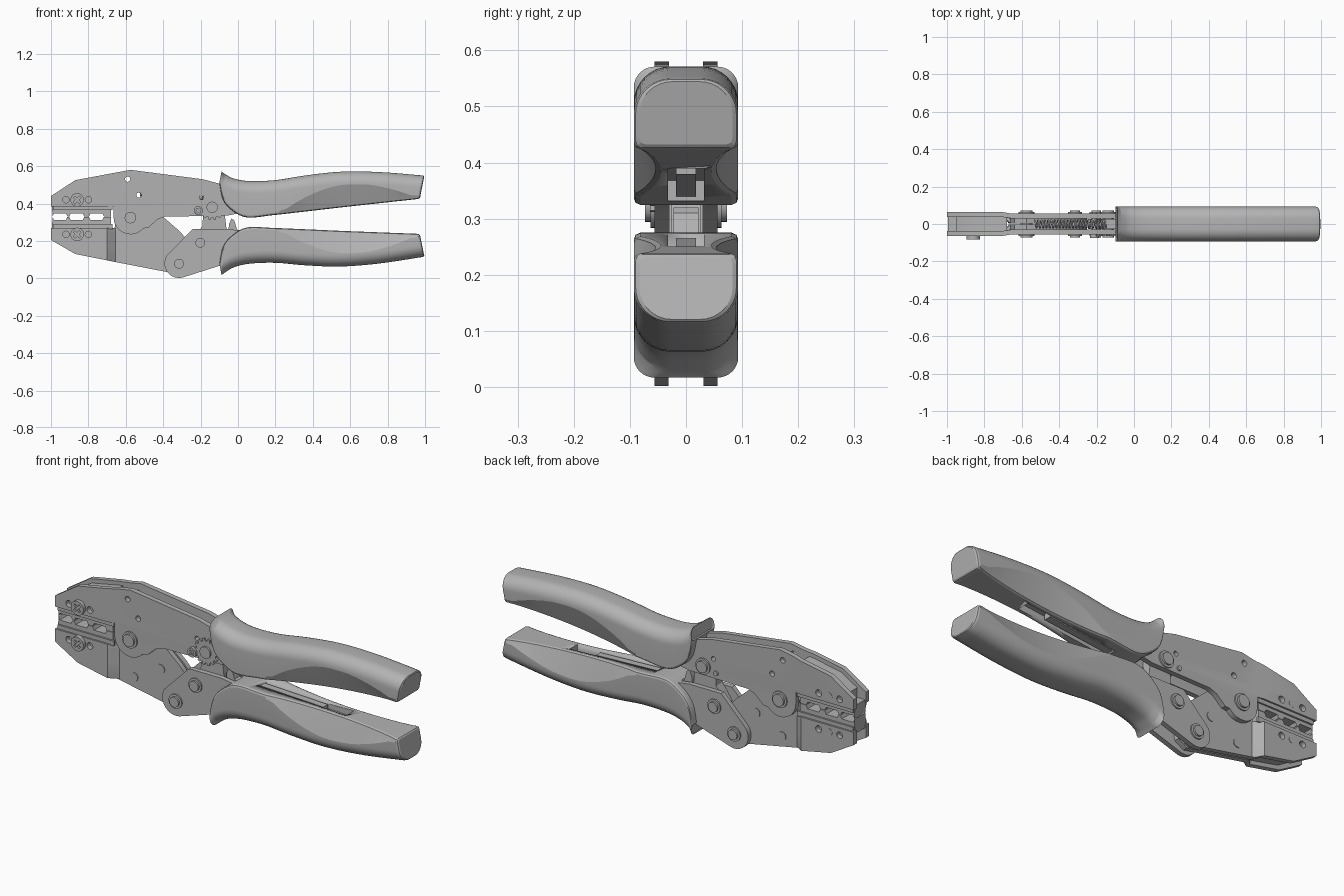
import bpy, bmesh, math
from mathutils import Vector

if "Cube" in bpy.data.objects:
    bpy.data.objects.remove(bpy.data.objects["Cube"])

steel = bpy.data.materials.new("plain grey")
steel.diffuse_color = (0.45, 0.45, 0.45, 1)
steel.use_nodes = True
steel.node_tree.nodes["Principled BSDF"].inputs["Base Color"].default_value = steel.diffuse_color


def finish(name, me, angle=30):
    ob = bpy.data.objects.new(name, me)
    bpy.context.collection.objects.link(ob)
    me.materials.clear()
    me.materials.append(steel)
    bpy.ops.object.select_all(action='DESELECT')
    ob.select_set(True)
    bpy.context.view_layer.objects.active = ob
    bpy.ops.object.shade_smooth_by_angle(angle=math.radians(angle))
    return ob


def circle(x, z, r, n=24, a0=0, a1=360):
    full = abs(a1 - a0) == 360
    k = n if full else n - 1
    return [(x + r * math.cos(math.radians(a0 + (a1 - a0) * i / k)),
             z + r * math.sin(math.radians(a0 + (a1 - a0) * i / k))) for i in range(n)]


def curve_mesh(cu):
    tmp = bpy.data.objects.new("tmp", cu)
    bpy.context.collection.objects.link(tmp)
    dg = bpy.context.evaluated_depsgraph_get()
    me = bpy.data.meshes.new_from_object(tmp.evaluated_get(dg))
    bpy.data.objects.remove(tmp)
    return me


def plate(name, loops, y0, y1, bend=0):
    """Extrude an x-z outline (first loop) with holes (other loops); bend shifts the jaw end in y."""
    cu = bpy.data.curves.new(name, 'CURVE')
    cu.dimensions = '2D'
    cu.fill_mode = 'BOTH'
    cu.extrude = abs(y1 - y0) / 2
    for lp in loops:
        sp = cu.splines.new('POLY')
        sp.points.add(len(lp) - 1)
        for p, (x, z) in zip(sp.points, lp):
            p.co = (x, z, 0, 1)
        sp.use_cyclic_u = True
    me = curve_mesh(cu)
    bm = bmesh.new()
    bm.from_mesh(me)
    bmesh.ops.remove_doubles(bm, verts=bm.verts, dist=0.0003)
    for v in bm.verts:
        x, z, d = v.co
        v.co = (x, (y0 + y1) / 2 - d, z)
    if bend:
        for bx in (-0.70, -0.655):
            bmesh.ops.bisect_plane(bm, geom=bm.verts[:] + bm.edges[:] + bm.faces[:],
                                   plane_co=(bx, 0, 0), plane_no=(1, 0, 0))
        for v in bm.verts:
            if v.co.x < -0.69:
                v.co.y += bend
    bmesh.ops.recalc_face_normals(bm, faces=bm.faces)
    bm.to_mesh(me)
    bm.free()
    return finish(name, me)


def flip(x, z):
    """Map the upper handle onto the lower one."""
    return (x, 0.594 + 0.071 * x - z)


# Side plates of the upper body, lower jaw and lower arm
upper = [(-1, .385), (-1, .44), (-.87, .525), (-.575, .58), (-.19, .53), (0, .48), (.12, .45),
         (.12, .37), (-.06, .335), (-.39, .33), (-.43, .315), (-.48, .27)]
upper += circle(-.575, .325, .09, 10, -40, -180) + [(-.665, .385)]
lower = [(-1, .27), (-1, .205), (-.87, .13), (-.67, .09), (-.31, .02), (-.26, .05), (-.25, .12),
         (-.28, .215), (-.31, .25), (-.39, .32), (-.46, .37), (-.575, .40), (-.64, .36), (-.66, .27)]
arm = circle(-.315, .08, .078, 14, 145, 285) + [(-.09, .07), (.1, .13), (.12, .24), (-.06, .265), (-.24, .265)]
up_holes = [circle(-.59, .53, .014), circle(-.53, .445, .014), circle(-.195, .432, .012),
            circle(-.92, .42, .017), circle(-.80, .42, .017)]
low_holes = [circle(-.92, .235, .017), circle(-.80, .235, .017)]
for s, side in ((-1, "front"), (1, "back")):
    plate("upper_body_" + side, [upper] + up_holes, s * .030, s * .056, s * .007)
    plate("lower_jaw_" + side, [lower] + low_holes, s * .004, s * .030, s * .033)
    plate("lower_arm_" + side, [arm], s * .031, s * .056)
    # dimples pressed into the lower jaw
    for x, z, r in ((-.57, .125, .022), (-.42, .205, .024)):
        plate("dimple_" + side, [circle(x, z, r)], s * .028, s * .034)

# Spacers between the jaw cheeks
plate("upper_jaw_spacer", [[(-.95, .385), (-.95, .45), (-.86, .505), (-.68, .54), (-.68, .385)]], -.038, .038)
plate("lower_jaw_spacer", [[(-.95, .27), (-.95, .205), (-.86, .15), (-.69, .115), (-.69, .27)]], -.038, .038)

# Crimping dies with three nests
up_die, low_die = [(-.995, .40)], [(-.995, .255)]
for c in (-.95, -.86, -.755):
    up_die += [(c - .042, .331), (c - .034, .347), (c + .03, .347), (c + .038, .331)]
    low_die += [(c - .042, .329), (c - .034, .312), (c + .03, .312), (c + .038, .329)]
plate("upper_die", [up_die + [(-.68, .331), (-.68, .40)]], -.045, .045)
plate("lower_die", [low_die + [(-.68, .329), (-.68, .255)]], -.045, .045)
for s in (-1, 1):
    plate("upper_die_ledge", [[(-.99, .365), (-.99, .39), (-.67, .39), (-.67, .365)]], s * .044, s * .054)
    plate("lower_die_ledge", [[(-.99, .265), (-.99, .29), (-.67, .29), (-.67, .265)]], s * .044, s * .054)


# Cross-head screws
def cross(x, z, a, b):
    pts = [(a, b), (b, b), (b, a), (-b, a), (-b, b), (-a, b), (-a, -b), (-b, -b), (-b, -a), (b, -a), (b, -b), (a, -b)]
    return [(x + (p - q) * .707, z + (p + q) * .707) for p, q in pts]


for name, x, z, r, y in (("upper_die_screw", -.86, .42, .036, -.062), ("lower_die_screw", -.86, .235, .036, -.062),
                         ("adjuster_screw", -.212, .362, .024, -.055)):
    plate(name, [circle(x, z, r), cross(x, z, r * .62, r * .17)], y - .020, y)
    plate(name + "_base", [circle(x, z, r * .95)], y - .010, y)
    plate(name + "_shank", [circle(x, z, r * .5)], y, .064)

# Pivot bolts with retaining rings
for name, x, z, r in (("main_pivot", -.575, .325, .031), ("arm_pivot", -.315, .078, .026),
                      ("link_pivot", -.202, .19, .026), ("cam_pivot", -.138, .38, .030)):
    plate(name, [circle(x, z, r)], -.073, .073)
    for s in (-1, 1):
        plate(name + "_ring", [circle(x, z, r + .011)], s * .055, s * .063)

# Toothed adjuster wheel
wheel = []
for i in range(14):
    for da, r in ((-8, .056), (-5, .069), (5, .069), (8, .056)):
        a = math.radians(i * 360 / 14 + da)
        wheel.append((-.138 + r * math.cos(a), .38 + r * math.sin(a)))
plate("adjuster_wheel", [wheel], -.064, -.055)

# Ratchet link, ratchet bar and pawl in the middle
plate("toggle_link", [[(-.185, .38), (-.16, .42), (-.10, .42), (-.075, .38), (-.06, .25), (-.15, .14),
                       (-.23, .15), (-.245, .2), (-.19, .28)]], -.026, .026)
plate("ratchet_pawl", [[(-.055, .22), (-.048, .29), (-.035, .32), (-.02, .31), (-.005, .26), (.08, .24), (.08, .2)]],
      -.022, .022)

# Return spring between the plates
cu = bpy.data.curves.new("return_spring", 'CURVE')
cu.dimensions = '3D'
cu.bevel_depth = .0045
cu.bevel_resolution = 1
n, turns = 260, 22
sp = cu.splines.new('POLY')
sp.points.add(n)
for i, p in enumerate(sp.points):
    t, a = i / n, 2 * math.pi * turns * i / n
    p.co = (-.53 + .39 * t, .021 * math.cos(a), .46 - .05 * t + .021 * math.sin(a), 1)
finish("return_spring", curve_mesh(cu), 60)


# Handles: D-shaped sections lofted between outer and inner edges, with side scallops
pairs = [(-.088, .571, -.10, .51), (-.06, .552, -.08, .42), (-.02, .533, -.03, .362), (.06, .52, .05, .325),
         (.2, .525, .18, .337), (.36, .550, .35, .356), (.55, .570, .54, .378), (.76, .568, .74, .400),
         (.985, .55, .960, .424)]
W = .093


def spline(i, t):
    p = [Vector(pairs[min(max(i + k, 0), len(pairs) - 1)]) for k in (-1, 0, 1, 2)]
    return .5 * (2 * p[1] + (p[2] - p[0]) * t + (2 * p[0] - 5 * p[1] + 4 * p[2] - p[3]) * t * t
                 + (3 * p[1] - p[0] - 3 * p[2] + p[3]) * t ** 3)


def ring(sec):
    ox, oz, ix, iz = sec
    o, q = Vector((ox, oz)), Vector((ix, iz))
    h = (o - q).length
    u = min(max(((ox + ix) / 2 - .24) / .73, 0), 1)
    s = math.sin(math.pi * u)
    r = min(.065, h * .6)
    wi = W - .036 * max(s, 0) ** .7
    shoulder = min(max(.64 * h * max(s, 0) ** .7, .02), h - r - .004)
    half = [(wi - .012, 0), (wi - .003, .004), (wi, .012), (W, shoulder)]
    half += [(W - r + r * math.cos(a), h - r + r * math.sin(a)) for a in (math.pi / 16 * k for k in range(9))]
    half += [(-y, v) for y, v in reversed(half)]
    return [Vector((*(q + (o - q) * (v / h)), y)) for y, v in half]


def shrink(pts, k, dx):
    c = sum(pts, Vector()) / len(pts)
    return [c + (p - c) * k + Vector((dx, 0, 0)) for p in pts]


def slot_box(x0, x1, low, high, remap):
    line = lambda x: .318 + .11 * x
    return [remap(x, line(x) + d) for x, d in ((x0, low), (x1, low), (x1, high), (x0, high))]


for name, remap in (("upper_handle", lambda x, z: (x, z)), ("lower_handle", flip)):
    secs = [spline(i, k / 4) for i in range(len(pairs) - 1) for k in range(4)] + [Vector(pairs[-1])]
    rings = [ring(s) for s in secs]
    rings = [shrink(rings[0], .88, .004)] + rings + [shrink(rings[-1], .965, .008), shrink(rings[-1], .89, .012)]
    bm = bmesh.new()
    vs = []
    for rg in rings:
        row = []
        for p in rg:
            x, z = remap(p.x, p.y)
            row.append(bm.verts.new((x, p.z, z)))
        vs.append(row)
    m = len(vs[0])
    for a, b in zip(vs, vs[1:]):
        for j in range(m):
            bm.faces.new((a[j], a[(j + 1) % m], b[(j + 1) % m], b[j]))
    bm.faces.new(vs[0])
    bm.faces.new(vs[-1])
    bmesh.ops.recalc_face_normals(bm, faces=bm.faces)
    me = bpy.data.meshes.new(name)
    bm.to_mesh(me)
    bm.free()
    handle = finish(name, me, 14)
    # slot along the inner face, with a metal tongue inside
    cutter = plate(name + "_slot_cutter", [slot_box(.14, .64, -.04, .035, remap)], -.032, .032)
    cutter.hide_render = True
    cutter.hide_viewport = True
    cut = handle.modifiers.new("slot", 'BOOLEAN')
    cut.operation = 'DIFFERENCE'
    cut.solver = 'EXACT'
    cut.object = cutter
    handle.modifiers.move(len(handle.modifiers) - 1, 0)
    plate(name + "_tongue", [slot_box(.05, .5, .006, .05, remap)], -.018, .018)
